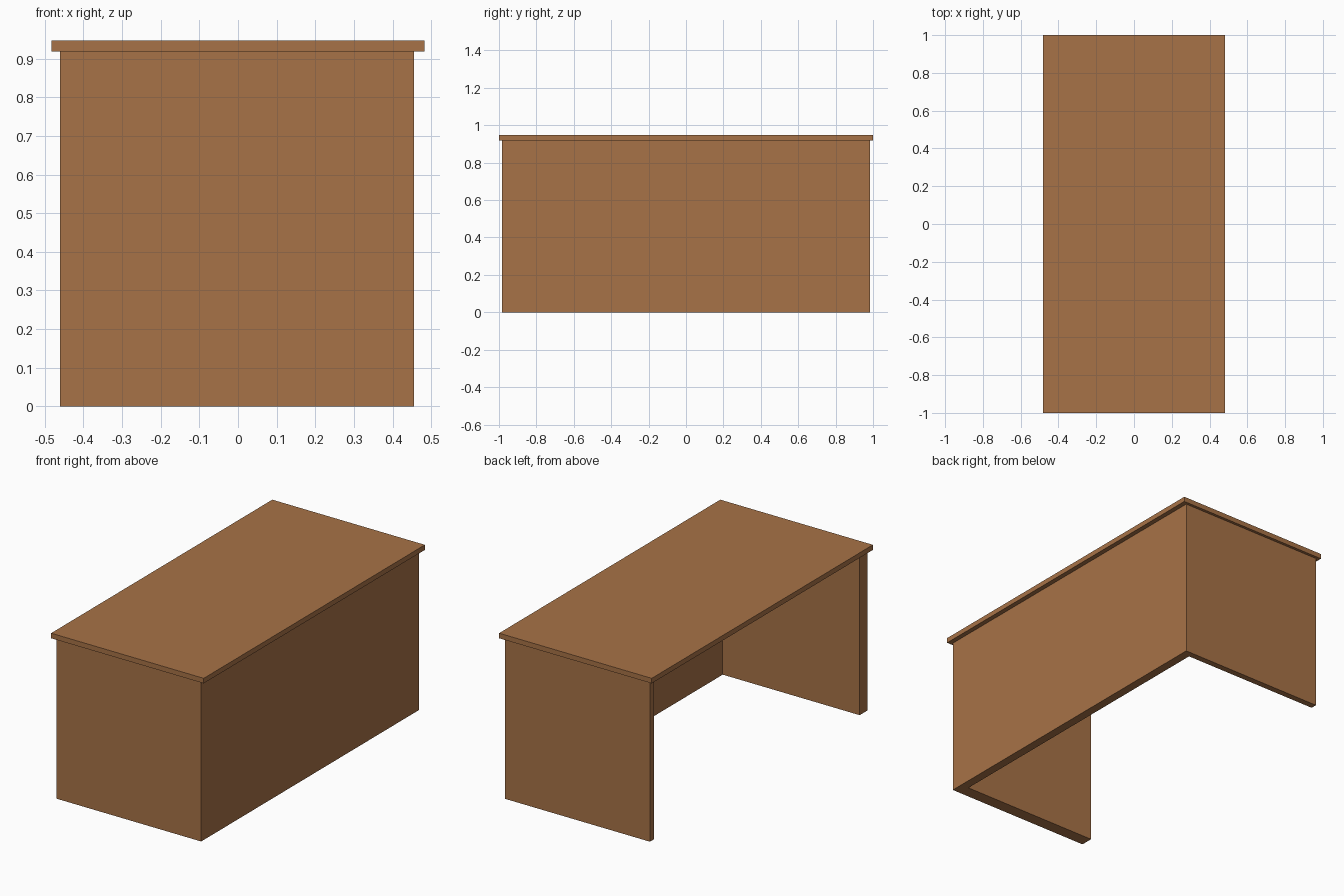
import bpy

if "Cube" in bpy.data.objects:
    bpy.data.objects.remove(bpy.data.objects["Cube"])

# single wood colour
wood = bpy.data.materials.new("brown wood")
wood.diffuse_color = (0.39, 0.17, 0.063, 1)
wood.use_nodes = True
wood.node_tree.nodes["Principled BSDF"].inputs["Base Color"].default_value = wood.diffuse_color


def board(name, x, y, z):
    """Flat board given by its (min, max) extent on each axis."""
    bpy.ops.mesh.primitive_cube_add(size=1)
    ob = bpy.context.object
    ob.name = name
    for v in ob.data.vertices:
        v.co = [r[1] if c > 0 else r[0] for c, r in zip(v.co, (x, y, z))]
    ob.data.materials.append(wood)
    return ob


H = 0.918                      # underside of the top
X0, X1, Y = -0.461, 0.456, 0.984
BACK = 0.05                    # thickness of the long panel
XI = X1 - BACK

# desk top with overhang
board("desk_top", (-0.483, 0.483), (-1, 1), (H, 0.947))
# long panel closing the +x side
board("modesty_panel", (XI, X1), (-Y, Y), (0, H))
# end panels: the front one is twice as thick
board("front_end_panel", (X0, XI), (-Y, -Y + 0.072), (0, H))
board("back_end_panel", (X0, XI), (Y - 0.036, Y), (0, H))
